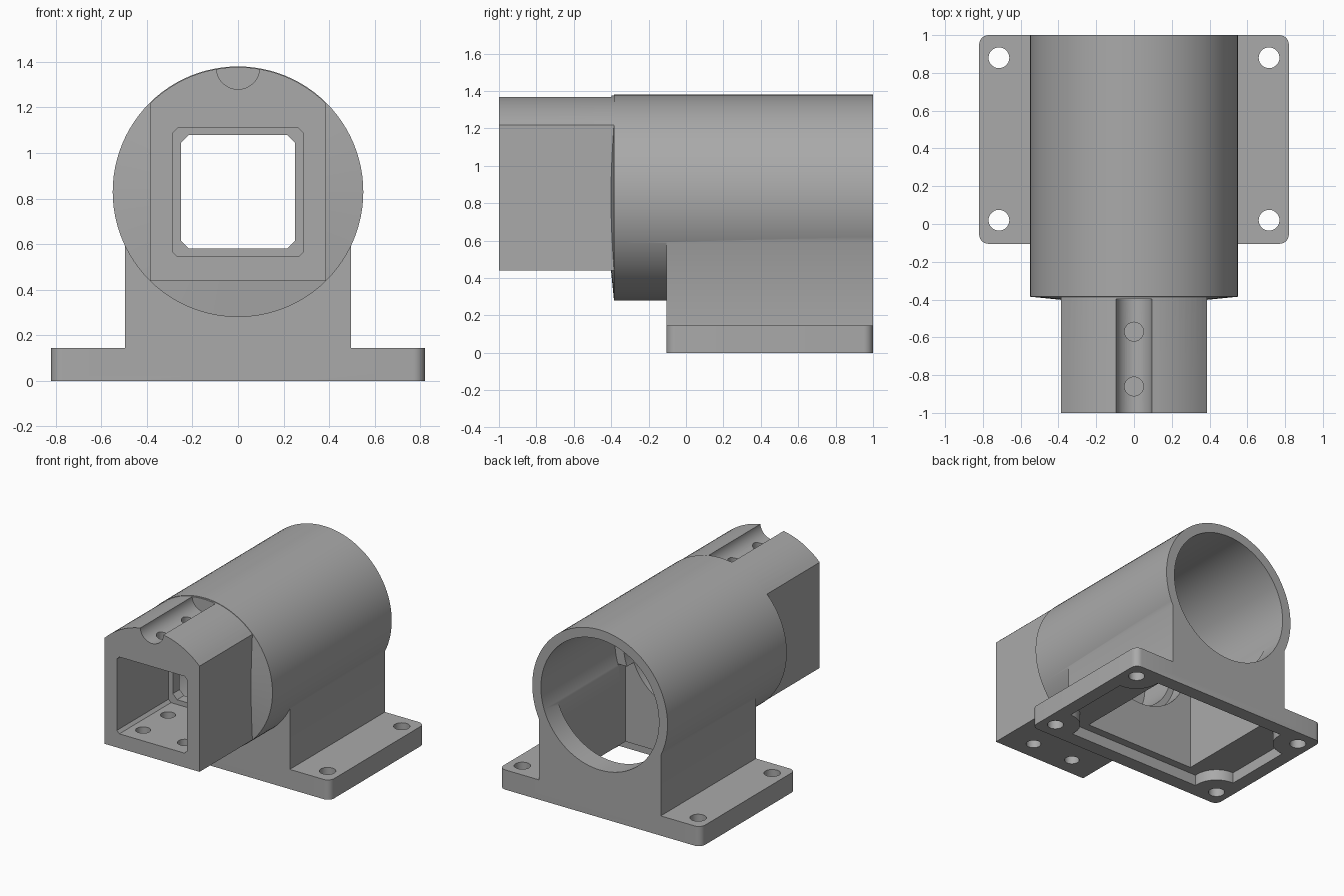
import bpy, bmesh, math

default = bpy.data.objects.get("Cube")
if default:
    bpy.data.objects.remove(default)

grey = bpy.data.materials.new("plain grey")
grey.use_nodes = True
colour = (0.4, 0.4, 0.4, 1)
grey.diffuse_color = colour
grey.node_tree.nodes["Principled BSDF"].inputs["Base Color"].default_value = colour

AXIS_Z, RADIUS = 0.83, 0.55


def prism(name, profile, start, end, axis):
    """Extrude a 2D profile along y (profile is x, z) or z (profile is x, y)."""
    def place(p, t):
        return (p[0], t, p[1]) if axis == "y" else (p[0], p[1], t)
    bm = bmesh.new()
    rings = [[bm.verts.new(place(p, t)) for p in profile] for t in (start, end)]
    bm.faces.new(rings[0])
    bm.faces.new(rings[1])
    n = len(profile)
    for i in range(n):
        j = (i + 1) % n
        bm.faces.new((rings[0][i], rings[0][j], rings[1][j], rings[1][i]))
    return finish(name, bm)


def finish(name, bm):
    bmesh.ops.recalc_face_normals(bm, faces=bm.faces)
    mesh = bpy.data.meshes.new(name)
    bm.to_mesh(mesh)
    bm.free()
    mesh.materials.append(grey)
    obj = bpy.data.objects.new(name, mesh)
    bpy.context.collection.objects.link(obj)
    return obj


def circle(x, y, r, n=32, first=0, last=360):
    full = last - first == 360
    steps = n if full else n - 1
    angles = [math.radians(first + (last - first) * i / steps) for i in range(n)]
    return [(x + r * math.cos(a), y + r * math.sin(a)) for a in angles]


def rect(x, low, high, cut=0.0):
    """Rectangle symmetric in x, with optional chamfered corners."""
    if not cut:
        return [(-x, low), (x, low), (x, high), (-x, high)]
    return [(-x + cut, low), (x - cut, low), (x, low + cut), (x, high - cut),
            (x - cut, high), (-x + cut, high), (-x, high - cut), (-x, low + cut)]


def rounded(x, low, high, r):
    points = []
    for cx, cy, a in ((x - r, high - r, 0), (r - x, high - r, 90),
                      (r - x, low + r, 180), (x - r, low + r, 270)):
        points += circle(cx, cy, r, 8, a, a + 90)
    return points


def combine(target, tool, operation):
    """Apply a boolean and discard its tool."""
    tool.hide_render = True
    mod = target.modifiers.new("combine", "BOOLEAN")
    mod.operation, mod.solver, mod.object = operation, "EXACT", tool
    bpy.context.view_layer.objects.active = target
    bpy.ops.object.modifier_apply(modifier=mod.name)
    bpy.data.objects.remove(tool)


def cut(target, profile, start, end, axis):
    combine(target, prism("cutter", profile, start, end, axis), "DIFFERENCE")


# Main barrel with a shallow cone on its front end
bm = bmesh.new()
rings = []
for y, r in ((1, RADIUS), (-0.385, RADIUS), (-0.405, 0.35)):
    rings.append([bm.verts.new((p[0], y, p[1])) for p in circle(0, AXIS_Z, r, 96)])
for a, b in zip(rings, rings[1:]):
    for i in range(96):
        j = (i + 1) % 96
        bm.faces.new((a[i], a[j], b[j], b[i]))
bm.faces.new(rings[0])
bm.faces.new(rings[-1])
housing = finish("bearing_housing", bm)

# Mounting plate, pedestal and square nose
combine(housing, prism("pedestal", rect(0.495, 0.05, 0.8), -0.105, 1, "y"), "UNION")
combine(housing, prism("plate", rounded(0.82, -0.105, 1, 0.05), 0, 0.145, "z"), "UNION")
side = math.degrees(math.acos(0.387 / 0.547))
nose = [(-0.387, 0.44), (0.387, 0.44)] + circle(0, AXIS_Z, 0.547, 24, side, 180 - side)
combine(housing, prism("nose", nose, -1, -0.3, "y"), "UNION")

# Stepped bore, then the square passage through the nose
cut(housing, circle(0, AXIS_Z, 0.48, 96), 0.14, 1.1, "y")
cut(housing, circle(0, AXIS_Z, 0.41, 96), -0.05, 0.2, "y")
cut(housing, circle(0, AXIS_Z, 0.365, 96), -0.32, 0.0, "y")
cut(housing, rect(0.25, 0.58, 1.08, 0.035), -0.6, -0.2, "y")
cut(housing, rect(0.285, 0.545, 1.11, 0.02), -1.1, -0.4, "y")

# Underside recess around corner bosses, and the window into the bore
recess = prism("recess", rect(0.72, 0.0, 0.9), -0.1, 0.08, "z")
corners = [(x, y) for x in (-0.715, 0.715) for y in (0.02, 0.88)]
for x, y in corners:
    cut(recess, circle(x, y, 0.17), -0.2, 0.2, "z")
combine(housing, recess, "DIFFERENCE")
cut(housing, rect(0.45, 0.06, 0.84), -0.1, 0.68, "z")

# Screw holes in the plate corners
for x, y in corners:
    cut(housing, circle(x, y, 0.055), -0.1, 0.3, "z")

# Top groove, its two holes, and four holes in the nose floor
cut(housing, circle(0, 1.375, 0.095, 48), -1.1, -0.398, "y")
for y in (-0.86, -0.57):
    cut(housing, circle(0, y, 0.05), 1.0, 1.32, "z")
    for x in (-0.17, 0.17):
        cut(housing, circle(x, y, 0.05), 0.3, 0.7, "z")

# Smooth the round walls and keep machined edges crisp
housing.select_set(True)
bpy.context.view_layer.objects.active = housing
bpy.ops.object.shade_smooth_by_angle(angle=math.radians(25))
